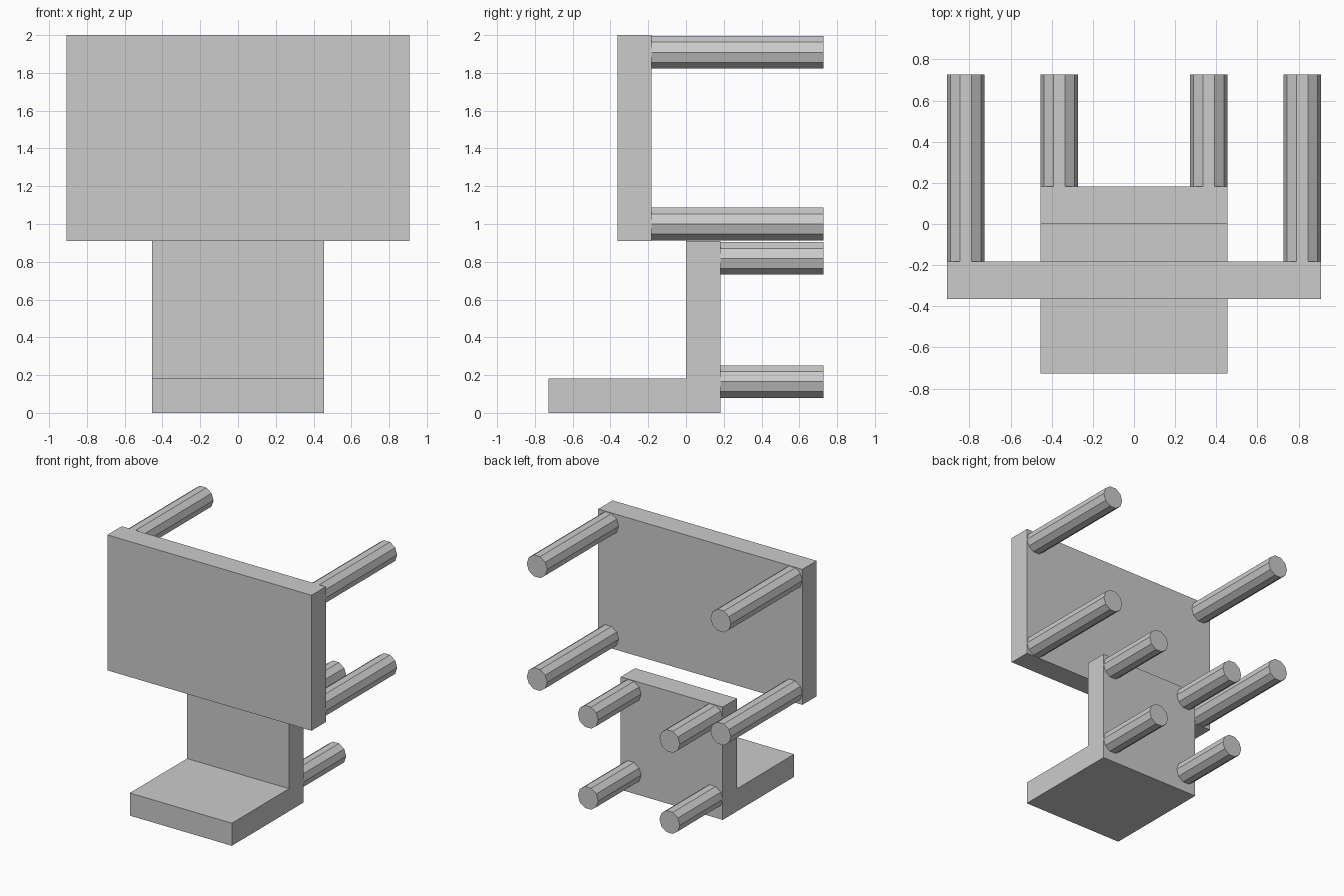
import bpy, bmesh
from math import radians
from mathutils import Matrix

if "Cube" in bpy.data.objects:
    bpy.data.objects.remove(bpy.data.objects["Cube"])

U = 2 / 11  # module size: every plate is one unit thick


def finish(name, bm):
    bmesh.ops.recalc_face_normals(bm, faces=bm.faces[:])
    mesh = bpy.data.meshes.new(name)
    bm.to_mesh(mesh)
    bm.free()
    obj = bpy.data.objects.new(name, mesh)
    bpy.context.collection.objects.link(obj)
    return obj


def extrude_profile(name, profile, half_width):
    """Extrude a (y, z) outline, given in units, across x."""
    bm = bmesh.new()
    face = bm.faces.new([bm.verts.new((-half_width * U, y * U, z * U)) for y, z in profile])
    ext = bmesh.ops.extrude_face_region(bm, geom=[face])
    verts = [v for v in ext["geom"] if isinstance(v, bmesh.types.BMVert)]
    bmesh.ops.translate(bm, verts=verts, vec=(2 * half_width * U, 0, 0))
    return finish(name, bm)


def peg(name, x, z, y0, y1):
    """Ten-sided rod running along y, corners pointing left and right."""
    bm = bmesh.new()
    bmesh.ops.create_cone(bm, cap_ends=True, segments=10, radius1=U / 2, radius2=U / 2,
                          depth=(y1 - y0) * U)
    # Blender starts its circle on the y axis, so turn it onto x first
    turn = Matrix.Rotation(radians(90), 4, 'X') @ Matrix.Rotation(radians(90), 4, 'Z')
    bmesh.ops.transform(bm, matrix=turn, verts=bm.verts[:])
    obj = finish(name, bm)
    obj.location = (x * U, (y0 + y1) / 2 * U, z * U)
    return obj


# L-shaped lower bracket: foot plate and upright in one piece
extrude_profile("lower_bracket", [(-4, 0), (1, 0), (1, 5), (0, 5), (0, 1), (-4, 1)], 2.5)

# Wide upper panel
extrude_profile("upper_panel", [(-2, 5), (-1, 5), (-1, 11), (-2, 11)], 5)

# Four pegs behind each plate, mirrored left and right
for side, s in (("left", -1), ("right", 1)):
    for level, z_upper, z_lower in (("top", 10.5, 4.5), ("bottom", 5.5, 0.91)):
        peg(f"upper_peg_{level}_{side}", s * 4.5, z_upper, -1, 4)
        peg(f"lower_peg_{level}_{side}", s * 2, z_lower, 1, 4)
